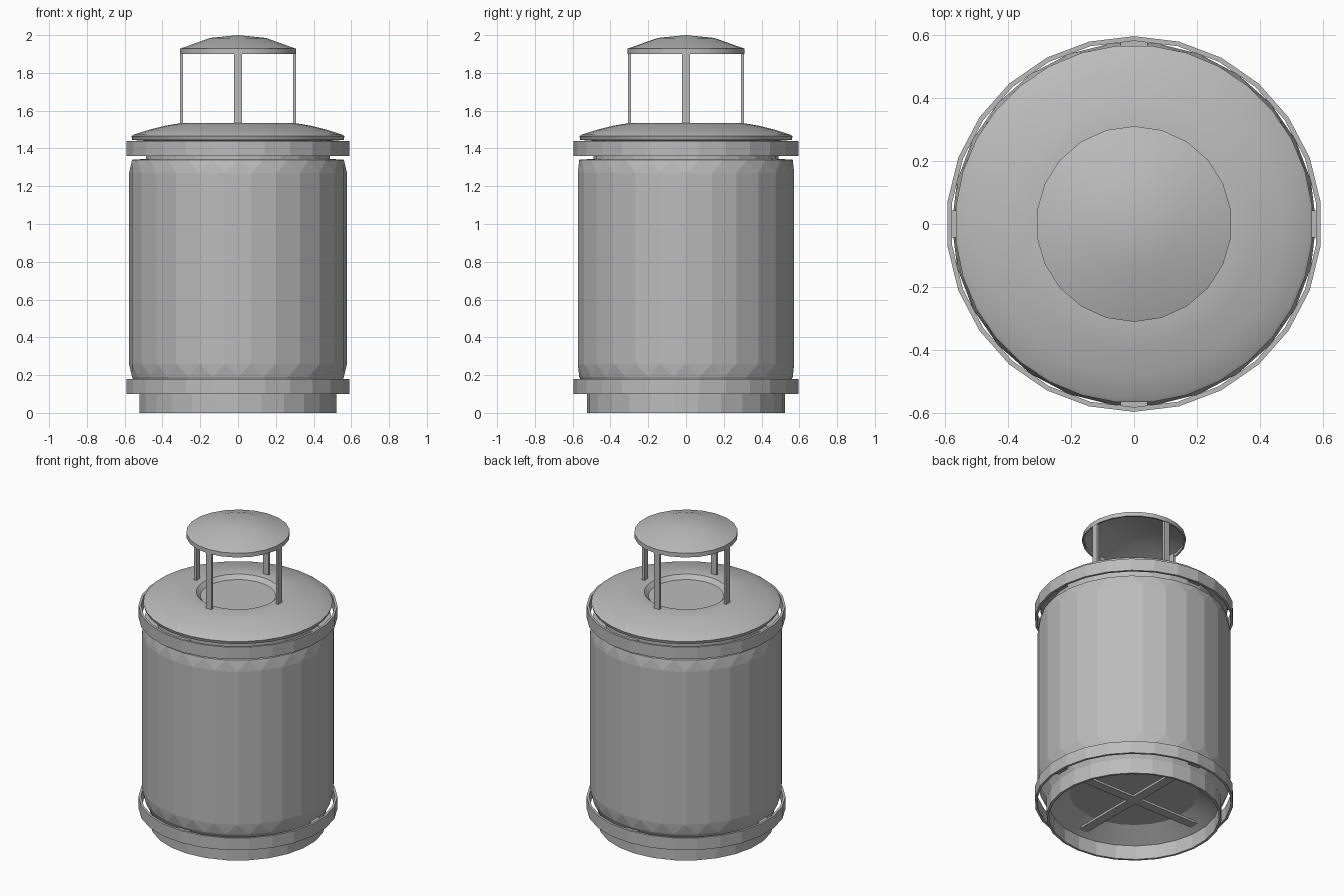
import bpy, bmesh, math
from math import sin, cos, pi
from mathutils import Matrix

cube = bpy.data.objects.get("Cube")
if cube:
    bpy.data.objects.remove(cube, do_unlink=True)

metal = bpy.data.materials.new("light_grey_metal")
GREY = (0.5, 0.5, 0.5, 1)
metal.use_nodes = True
metal.diffuse_color = GREY
shader = next(n for n in metal.node_tree.nodes if n.type == 'BSDF_PRINCIPLED')
shader.inputs["Base Color"].default_value = GREY
SIDES = 26


def finish(bm, name, smooth=0):
    bmesh.ops.recalc_face_normals(bm, faces=bm.faces)
    mesh = bpy.data.meshes.new(name)
    bm.to_mesh(mesh)
    bm.free()
    mesh.materials.append(metal)
    obj = bpy.data.objects.new(name, mesh)
    bpy.context.collection.objects.link(obj)
    if smooth:
        bpy.ops.object.select_all(action='DESELECT')
        obj.select_set(True)
        bpy.context.view_layer.objects.active = obj
        bpy.ops.object.shade_smooth_by_angle(angle=math.radians(smooth))
    return obj


def lathe(name, profile, sides=SIDES, closed=False, smooth=0):
    """Turn (radius, height, phase) points; a phase change makes a zigzag of triangles."""
    bm = bmesh.new()
    rings = []
    for r, z, *rest in profile:
        phase = rest[0] if rest else 0
        if r == 0:
            rings.append(([bm.verts.new((0, 0, z))] * sides, phase))
            continue
        angles = [pi / 2 + 2 * pi * (i + phase) / sides for i in range(sides)]
        rings.append(([bm.verts.new((r * cos(a), r * sin(a), z)) for a in angles], phase))
    pairs = list(zip(rings, rings[1:]))
    if closed:
        pairs.append((rings[-1], rings[0]))
    for (a, pa), (b, pb) in pairs:
        for i in range(sides):
            j = (i + 1) % sides
            if pa == pb:
                quad = list(dict.fromkeys((a[i], a[j], b[j], b[i])))
                bm.faces.new(quad)
            elif pb > pa:
                bm.faces.new((a[i], a[j], b[i]))
                bm.faces.new((a[j], b[j], b[i]))
            else:
                bm.faces.new((a[i], b[j], b[i]))
                bm.faces.new((a[i], a[j], b[j]))
    return finish(bm, name, smooth)


def box(name, centre, size, turn=0):
    bm = bmesh.new()
    bmesh.ops.create_cube(bm, size=1, matrix=Matrix.Rotation(turn, 4, 'Z')
                          @ Matrix.Translation(centre) @ Matrix.Diagonal((*size, 1)))
    return finish(bm, name)


# Faceted drum with zigzag shoulders and a narrow neck
lathe("body", [(0.52, 0.10, 0), (0.565, 0.19, 0), (0.577, 0.26, 0.5),
               (0.577, 1.27, 0.5), (0.565, 1.34, 0), (0.49, 1.345, 0), (0.49, 1.46, 0)])

# Base ring and recessed bottom
lathe("base", [(0.525, 0), (0.525, 0.10), (0.51, 0.10), (0.51, 0)], closed=True)
lathe("bottom_pan", [(0.515, 0.09), (0.385, 0.165), (0, 0.165)], smooth=30)
for i, side in enumerate(("x", "y")):
    box("cross_bar_" + side, (0, 0, 0.12), (1.02, 0.06, 0.015), i * pi / 2)

# Hoops standing off the drum
for name, low, high in (("lower_band", 0.10, 0.18), ("upper_band", 1.36, 1.44)):
    lathe(name, [(0.595, low), (0.595, high), (0.58, high), (0.58, low)], closed=True)

# Domed lid with a rolled lip and the panel closing its mouth
lathe("lid", [(0.49, 1.44), (0.56, 1.445, 0), (0.567, 1.465, 0.5), (0.555, 1.473, 0.5),
              (0.48, 1.497, 0.5), (0.39, 1.52, 0.5), (0.30, 1.535, 0.5),
              (0.25, 1.53, 0.5), (0.225, 1.505, 0.5)], sides=32, smooth=35)
lathe("mouth_panel", [(0.23, 1.505), (0, 1.505)], sides=32)

# Rain cap shell
lathe("rain_cap", [(0, 2.0), (0.15, 1.985), (0.31, 1.928), (0.31, 1.9),
                   (0.30, 1.9), (0.30, 1.92), (0.15, 1.972), (0, 1.985)],
      sides=22, smooth=30)

# Four posts, and clips joining the hoops to the drum
for i, side in enumerate(("left", "back", "right", "front")):
    turn = i * pi / 2
    box(side + "_post", (0.298, 0, 1.72), (0.016, 0.04, 0.4), turn)
    for level, z in (("lower", 0.14), ("upper", 1.40)):
        box(side + "_" + level + "_clip", (0.567, 0, z), (0.03, 0.085, 0.07), turn)
